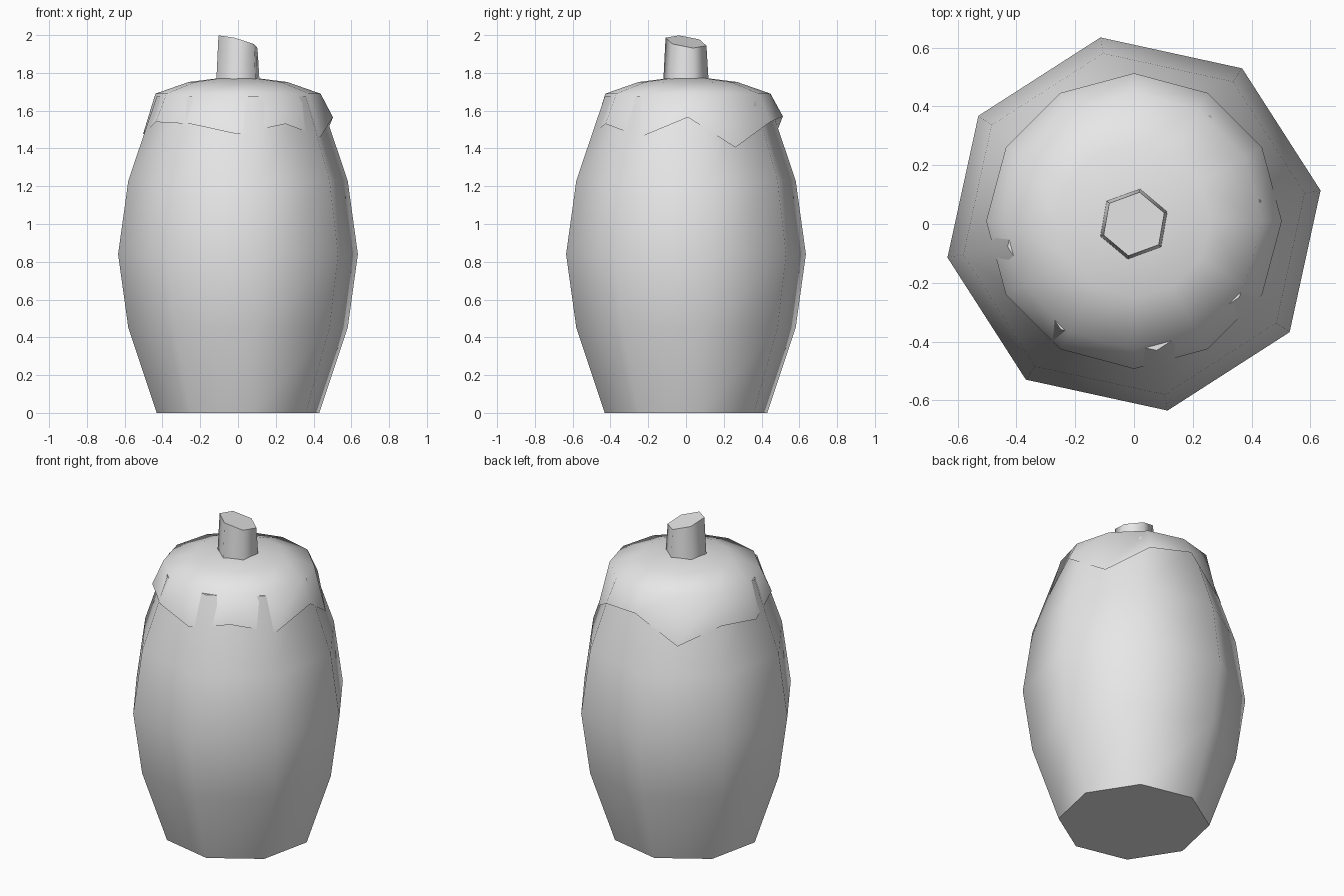
import bpy, bmesh
from math import cos, sin, radians, tau

old = bpy.data.objects.get("Cube")
if old:
    bpy.data.objects.remove(old, do_unlink=True)

grey = bpy.data.materials.new("plain grey")
grey.use_nodes = True
grey.diffuse_color = (0.8, 0.8, 0.8, 1)
grey.node_tree.nodes["Principled BSDF"].inputs["Base Color"].default_value = (0.8, 0.8, 0.8, 1)


def lathe(name, profile, sides, turn, height=None, bottom=True, top=True, y=0):
    """Stack rings of (radius, z); height(ring, side, x, y, z) may reshape z."""
    bm = bmesh.new()
    rings = []
    for i, (r, z) in enumerate(profile):
        ring = []
        for s in range(sides):
            a = radians(turn) + tau * s / sides
            px, py = r * cos(a), r * sin(a)
            pz = height(i, s, px, py, z) if height else z
            ring.append(bm.verts.new((px, py + y, pz)))
        rings.append(ring)
    for low, high in zip(rings, rings[1:]):
        for s in range(sides):
            n = (s + 1) % sides
            bm.faces.new((low[s], low[n], high[n], high[s]))
    if bottom:
        bm.faces.new(rings[0][::-1])
    if top:
        bm.faces.new(rings[-1])
    mesh = bpy.data.meshes.new(name)
    bm.to_mesh(mesh)
    bm.free()
    mesh.materials.append(grey)
    ob = bpy.data.objects.new(name, mesh)
    bpy.context.collection.objects.link(ob)
    bpy.ops.object.select_all(action='DESELECT')
    ob.select_set(True)
    bpy.context.view_layer.objects.active = ob
    bpy.ops.object.shade_smooth_by_angle(angle=radians(65))
    return ob


# Barrel-shaped body with eight sides
lathe("body", [(0.437, 0), (0.59, 0.45), (0.645, 0.84), (0.59, 1.23), (0.437, 1.675)], 8, 10.2)

# Thin leafy cap with a ragged rim
RIM = [1.565, 1.405, 1.54, 1.57, 1.40, 1.51, 1.475, 1.54, 1.53, 1.475, 1.53, 1.46]
lathe("leaf_cap", [(0.503, 1.5), (0.437, 1.69), (0.26, 1.752), (0.1, 1.772)], 12, 0,
      height=lambda i, s, x, y, z: RIM[s] if i == 0 else z, bottom=False, y=0.01)

# Six-sided stem cut off at a slant
lathe("stem", [(0.125, 1.7), (0.11, 1.965)], 6, 20,
      height=lambda i, s, x, y, z: z - 0.27 * x - 0.15 * y if i else z)
